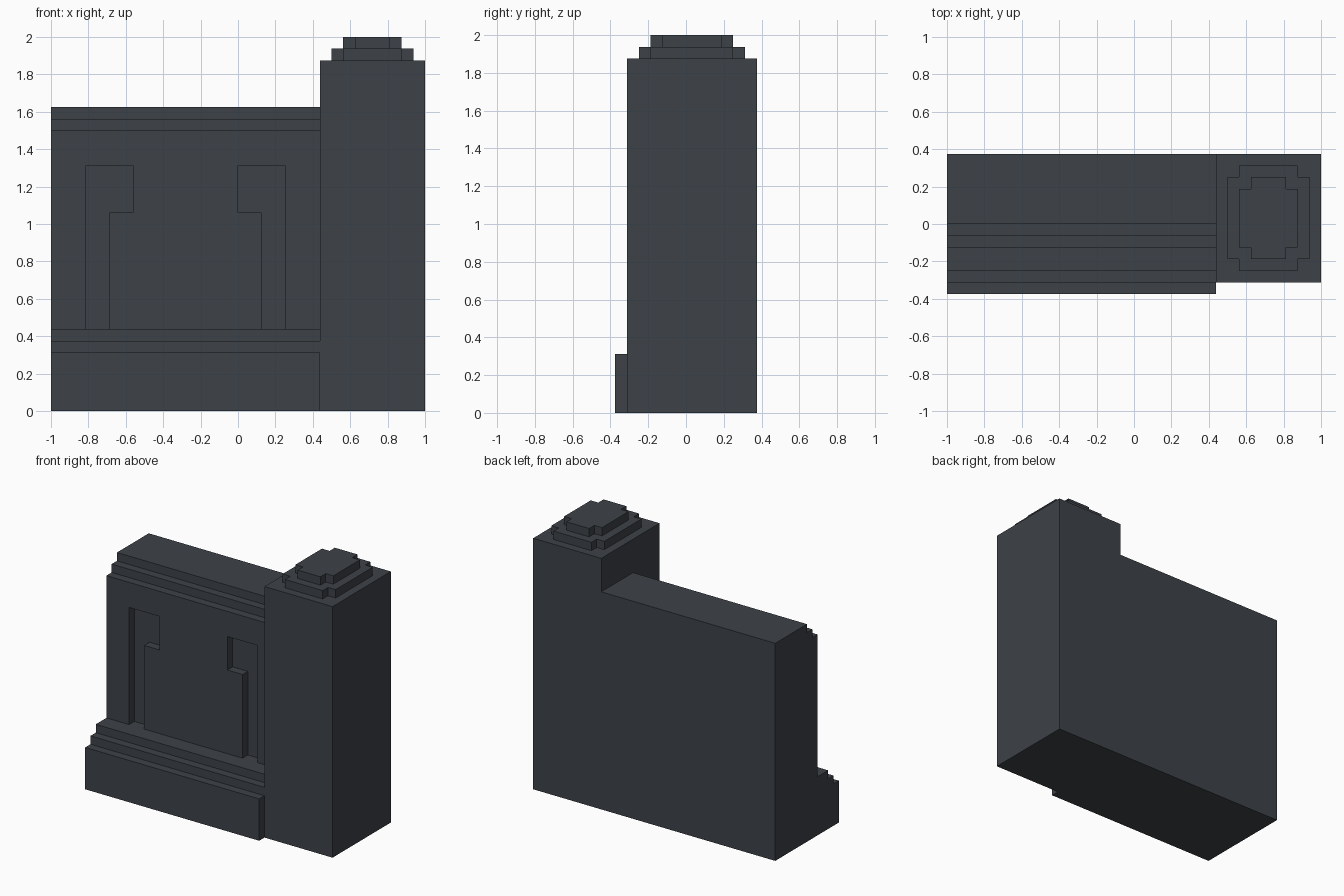
import bpy
import bmesh
from mathutils import Vector

cube = bpy.data.objects.get("Cube")
if cube:
    bpy.data.objects.remove(cube, do_unlink=True)

U = 1 / 16  # block grid step

stone = bpy.data.materials.new("dark slate stone")
stone.use_nodes = True
colour = (0.047, 0.054, 0.064, 1)
stone.diffuse_color = colour
bsdf = stone.node_tree.nodes["Principled BSDF"]
bsdf.inputs["Base Color"].default_value = colour
bsdf.inputs["Roughness"].default_value = 0.9


def prism(name, outline, axis, start, end):
    """Extrude an outline, given in grid steps, along one axis."""
    def place(a, b):
        point = {"x": (start, a, b), "y": (a, start, b), "z": (a, b, start)}[axis]
        return Vector(point) * U
    bm = bmesh.new()
    face = bm.faces.new([bm.verts.new(place(a, b)) for a, b in outline])
    out = bmesh.ops.extrude_face_region(bm, geom=[face])
    shift = Vector([(end - start) * U * (axis == k) for k in "xyz"])
    bmesh.ops.translate(bm, vec=shift,
                        verts=[v for v in out["geom"] if isinstance(v, bmesh.types.BMVert)])
    bmesh.ops.recalc_face_normals(bm, faces=bm.faces)
    mesh = bpy.data.meshes.new(name)
    bm.to_mesh(mesh)
    bm.free()
    mesh.materials.append(stone)
    obj = bpy.data.objects.new(name, mesh)
    bpy.context.collection.objects.link(obj)
    return obj


def notched(x0, x1, y0, y1):
    """Rectangle with a one-step square notch in each corner."""
    return [(x0 + 1, y0), (x1 - 1, y0), (x1 - 1, y0 + 1), (x1, y0 + 1),
            (x1, y1 - 1), (x1 - 1, y1 - 1), (x1 - 1, y1), (x0 + 1, y1),
            (x0 + 1, y1 - 1), (x0, y1 - 1), (x0, y0 + 1), (x0 + 1, y0 + 1)]


# Wall body: stepped plinth at the bottom, stepped cornice at the top (y, z profile)
prism("wall_body", [(6, 0), (-6, 0), (-6, 5), (-5, 5), (-5, 6), (-4, 6), (-4, 7),
                    (-1, 7), (-1, 25), (0, 25), (0, 26), (6, 26)], "x", -16, 7)

# Front facing with two hooked slots open at the bottom (x, z outline)
prism("wall_facing", [(-16, 7), (-13, 7), (-13, 21), (-9, 21), (-9, 17), (-11, 17), (-11, 7),
                      (2, 7), (2, 17), (0, 17), (0, 21), (4, 21), (4, 7),
                      (7, 7), (7, 24), (-16, 24)], "y", -2, -1)

# Tower with two notched cap slabs
prism("tower", [(7, -5), (16, -5), (16, 6), (7, 6)], "z", 0, 30)
prism("tower_lower_cap", notched(8, 15, -4, 5), "z", 30, 31)
prism("tower_upper_cap", notched(9, 14, -3, 4), "z", 31, 32)
